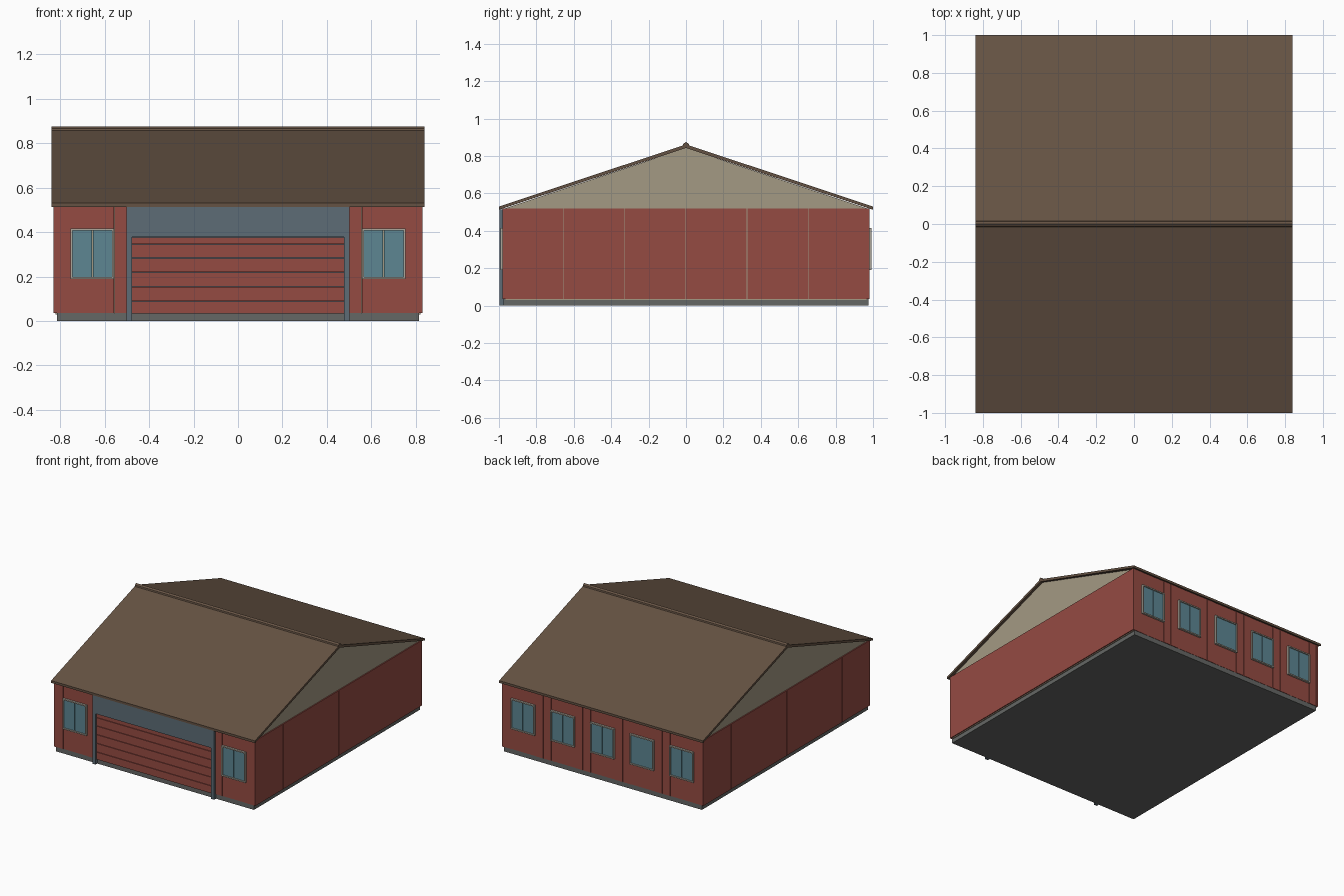
import bpy, bmesh

if "Cube" in bpy.data.objects:
    bpy.data.objects.remove(bpy.data.objects["Cube"])

def material(name, rgb):
    m = bpy.data.materials.new(name)
    m.diffuse_color = (*rgb, 1)
    m.use_nodes = True
    m.node_tree.nodes["Principled BSDF"].inputs["Base Color"].default_value = m.diffuse_color
    return m

RED = material("red_cladding", (0.30, 0.07, 0.055))
ROOF = material("brown_roof", (0.13, 0.085, 0.056))
BEIGE = material("beige_gable", (0.37, 0.32, 0.23))
STEEL = material("blue_grey_frame", (0.11, 0.15, 0.18))
GLASS = material("window_glass", (0.11, 0.24, 0.29))
TRIM = material("window_trim", (0.42, 0.39, 0.33))
STONE = material("grey_base", (0.13, 0.135, 0.13))

def finish(name, bm, mat):
    bmesh.ops.recalc_face_normals(bm, faces=bm.faces[:])
    me = bpy.data.meshes.new(name)
    bm.to_mesh(me)
    bm.free()
    me.materials.append(mat)
    ob = bpy.data.objects.new(name, me)
    bpy.context.collection.objects.link(ob)
    return ob

def boxes(name, spans, mat):
    """One object made of boxes given as (x0, x1, y0, y1, z0, z1)."""
    bm = bmesh.new()
    for x0, x1, y0, y1, z0, z1 in spans:
        vs = bmesh.ops.create_cube(bm, size=1)["verts"]
        for v in vs:
            v.co.x = x1 if v.co.x > 0 else x0
            v.co.y = y1 if v.co.y > 0 else y0
            v.co.z = z1 if v.co.z > 0 else z0
    return finish(name, bm, mat)

def prism(name, profile, half, mat):
    """Extrude a (y, z) profile along x."""
    bm = bmesh.new()
    f = bm.faces.new([bm.verts.new((-half, y, z)) for y, z in profile])
    ext = bmesh.ops.extrude_face_region(bm, geom=[f])["geom"]
    for v in ext:
        if isinstance(v, bmesh.types.BMVert):
            v.co.x = half
    return finish(name, bm, mat)

# Base slab, and inner body with the gables
boxes("base_slab", [(-0.815, 0.815, -0.976, 0.976, 0, 0.035)], STONE)
prism("gable_body", [(-0.966, 0.03), (0.966, 0.03), (0.966, 0.52),
                     (0, 0.843), (-0.966, 0.52)], 0.822, BEIGE)

# Roof with ridge cap
prism("roof", [(-1, 0.513), (-1, 0.53), (0, 0.862), (1, 0.53),
               (1, 0.513), (0, 0.843)], 0.84, ROOF)
prism("ridge_cap", [(-0.018, 0.853), (-0.014, 0.866), (0, 0.875), (0.014, 0.866),
                    (0.018, 0.853)], 0.84, ROOF)

# Side wall panels, six per side
STEP, G = 0.3265, 0.0015
for s, side in ((-1, "left"), (1, "right")):
    xa, xb = sorted((s * 0.81, s * 0.83))
    boxes("wall_panels_" + side,
          [(xa, xb, -0.98 + i * STEP + G, -0.98 + (i + 1) * STEP - G, 0.035, 0.52)
           for i in range(6)], RED)

# Window bay: cladding around an opening, trim and two panes
def window_bay(name, cx, s, w=0.163):
    def slab(x0, x1, d0, d1, z0, z1):
        ya, yb = sorted((s * d0, s * d1))
        return (cx + x0, cx + x1, ya, yb, z0, z1)
    g, o, zb, zt = 0.0015, 0.098, 0.19, 0.416
    boxes(name + "_cladding", [
        slab(-w + g, -o - g, 0.95, 0.980, 0.035, 0.52),
        slab(o + g, w - g, 0.95, 0.980, 0.035, 0.52),
        slab(-o, o, 0.95, 0.978, 0.035, zb),
        slab(-o, o, 0.95, 0.978, zt, 0.52)], RED)
    t = 0.009
    boxes(name + "_trim", [
        slab(-o, -o + t, 0.95, 0.993, zb, zt),
        slab(o - t, o, 0.95, 0.993, zb, zt),
        slab(-o + t, o - t, 0.95, 0.993, zb, zb + t),
        slab(-o + t, o - t, 0.95, 0.993, zt - t, zt)], TRIM)
    boxes(name + "_panes", [
        slab(-o + t, -0.002, 0.95, 0.985, zb + t, zt - t),
        slab(0.002, o - t, 0.95, 0.985, zb + t, zt - t)], GLASS)

for i in range(5):
    window_bay(f"back_window_{i + 1}", (i - 2) * 0.327, 1)
window_bay("front_window_left", -0.655, -1)
window_bay("front_window_right", 0.655, -1)

# Corner posts
boxes("corner_posts", [(min(a * 0.815, a * 0.828), max(a * 0.815, a * 0.828),
                        min(b * 0.96, b * 0.981), max(b * 0.96, b * 0.981), 0.035, 0.52)
                       for a in (-1, 1) for b in (-1, 1)], RED)

# Garage door frame: posts, lintel and backing
boxes("garage_frame", [
    (-0.502, -0.476, -0.997, -0.95, 0, 0.513),
    (0.476, 0.502, -0.997, -0.95, 0, 0.513),
    (-0.476, 0.476, -0.995, -0.95, 0.378, 0.514),
    (-0.476, 0.476, -0.974, -0.95, 0.03, 0.378)], STEEL)

# Sectional garage door
levels = [0.033, 0.09, 0.155, 0.22, 0.284, 0.346, 0.378]
boxes("garage_door", [(-0.476, 0.476, -0.984, -0.96, a + 0.001, b - 0.002)
                      for a, b in zip(levels, levels[1:])], RED)
